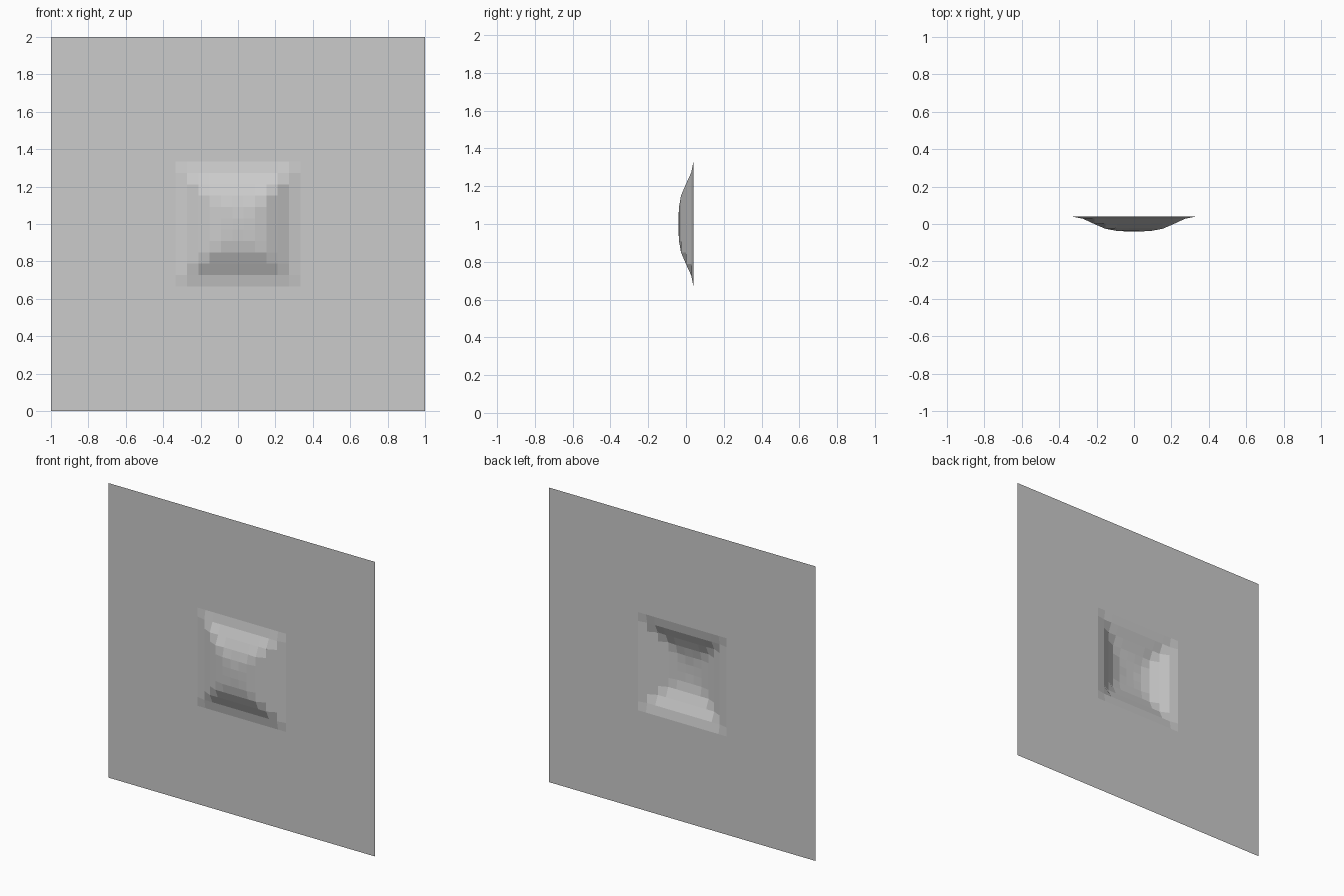
import bpy, bmesh

if "Cube" in bpy.data.objects:
    bpy.data.objects.remove(bpy.data.objects["Cube"])

CELLS = 33                      # faces along each side of the sheet
STEP = 2 / CELLS
BACK_Y = 0.04                   # plane of the flat sheet
# bulge height for each ring of vertices, from the rim to the middle
SIDES = [0.0, 0.012, 0.040, 0.066, 0.077, 0.080]
UPPER = [0.0, 0.011, 0.038, 0.062, 0.075, 0.080]


def height(x, z):
    """Square, stepped bulge covering the middle third of the sheet."""
    ring = min(round((1 / 3 - abs(c)) / STEP) for c in (x, z))
    if ring <= 0:
        return 0.0
    profile = UPPER if z > abs(x) + STEP / 4 else SIDES
    return profile[min(ring, 5)]


# Flat square sheet stood upright, with the bulge pushed towards the front
bm = bmesh.new()
bmesh.ops.create_grid(bm, x_segments=CELLS, y_segments=CELLS, size=1)
for v in bm.verts:
    x, z = v.co.x, v.co.y
    v.co = (x, BACK_Y - height(x, z), z + 1)

mesh = bpy.data.meshes.new("bulged_sheet")
bm.to_mesh(mesh)
bm.free()
sheet = bpy.data.objects.new("bulged_sheet", mesh)
bpy.context.collection.objects.link(sheet)
